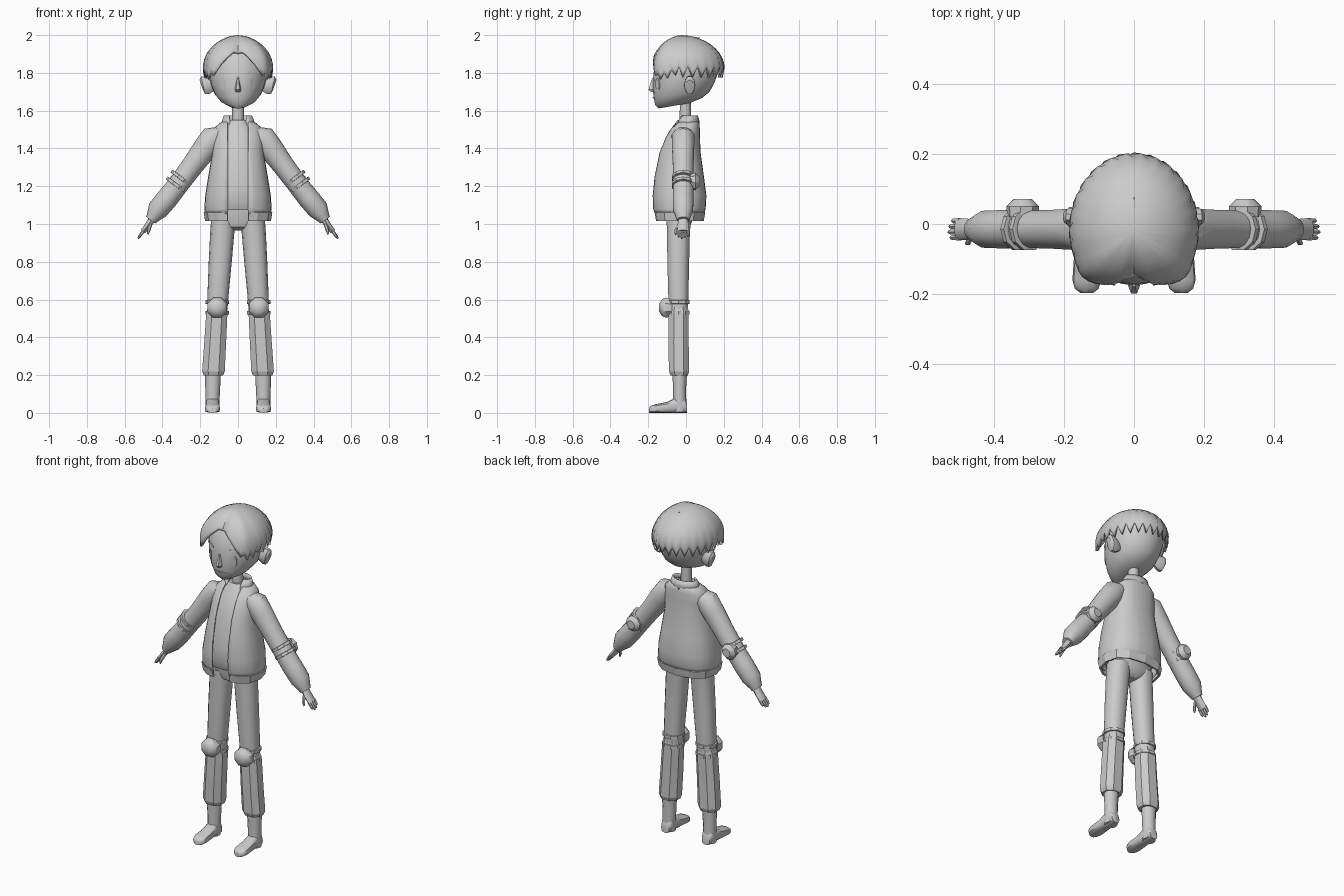
import bpy, bmesh, math
from mathutils import Vector as V

grey = bpy.data.materials.new("light grey")
grey.diffuse_color = (0.6, 0.6, 0.6, 1)


def finish(name, bm, mirror=False, smooth=True, thick=0):
    bmesh.ops.recalc_face_normals(bm, faces=bm.faces)
    me = bpy.data.meshes.new(name)
    bm.to_mesh(me)
    bm.free()
    me.materials.append(grey)
    ob = bpy.data.objects.new(name, me)
    bpy.context.collection.objects.link(ob)
    if thick:
        m = ob.modifiers.new("thickness", 'SOLIDIFY')
        m.thickness = thick
    if mirror:
        m = ob.modifiers.new("mirror", 'MIRROR')
        m.use_mirror_merge = False
    if smooth:
        bpy.context.view_layer.objects.active = ob
        ob.select_set(True)
        bpy.ops.object.shade_smooth_by_angle(angle=math.radians(40))
        ob.select_set(False)
    return ob


def skin(rings, n, caps=True, power=1.0, turn=0.0):
    """Rings of (centre, u axis, v axis) joined into a tube."""
    bm = bmesh.new()
    f = lambda t: math.copysign(abs(t) ** power, t)
    loops = []
    for c, u, v in rings:
        angs = [2 * math.pi * i / n + turn for i in range(n)]
        loops.append([bm.verts.new(V(c) + V(u) * f(math.cos(a)) + V(v) * f(math.sin(a))) for a in angs])
    for a, b in zip(loops, loops[1:]):
        for i in range(n):
            bm.faces.new((a[i], a[(i + 1) % n], b[(i + 1) % n], b[i]))
    if caps:
        bm.faces.new(loops[0])
        bm.faces.new(loops[-1])
    return bm


def flat(x, z, rx, y0, y1, tilt=0):
    """Level ring spanning y0..y1, rising toward the back by tilt."""
    h = (y1 - y0) / 2
    return ((x, (y0 + y1) / 2, z + tilt * h), (rx, 0, 0), (0, h, tilt * h))


def along_y(x, y, z, rx, rz):
    return ((x, y, z), (rx, 0, 0), (0, 0, rz))


D = V((0.6, 0, -0.8))      # arm direction
U = V((0.8, 0, 0.6))       # across the arm


def arm(x, z, r, ry, y=-0.015):
    return ((x, y, z), U * r, (0, ry, 0))


# head with slanted jaw
head = finish("head", skin([
    flat(0, 1.612, 0.045, -0.145, 0.02, 0.17), flat(0, 1.63, 0.09, -0.163, 0.085, 0.15),
    flat(0, 1.67, 0.122, -0.172, 0.125, 0.1), flat(0, 1.73, 0.143, -0.176, 0.15, 0.05),
    flat(0, 1.80, 0.155, -0.172, 0.17), flat(0, 1.87, 0.147, -0.155, 0.165),
    flat(0, 1.93, 0.11, -0.115, 0.12), flat(0, 1.965, 0.05, -0.06, 0.06)], 24))
bpy.context.view_layer.update()


def face_plate(name, pts, mirror=True, lift=0.005):
    """Thin plate laid on the face from an x, z outline."""
    bm = bmesh.new()
    vs = []
    for x, z in pts:
        hit, p, _, _ = head.ray_cast(V((x, -1, z)), V((0, 1, 0)))
        vs.append(bm.verts.new((x, (p.y if hit else -0.15) - lift, z)))
    bm.faces.new(vs)
    r = bmesh.ops.extrude_face_region(bm, geom=bm.faces[:])
    bmesh.ops.translate(bm, vec=(0, 0.008, 0), verts=[g for g in r["geom"] if isinstance(g, bmesh.types.BMVert)])
    finish(name, bm, mirror, False)


face_plate("eyes", [(0.078 + 0.013 * math.cos(a * math.pi / 5), 1.742 + 0.032 * math.sin(a * math.pi / 5))
                    for a in range(10)])
face_plate("eyebrows", [(0.05, 1.796), (0.095, 1.808), (0.118, 1.798), (0.095, 1.815), (0.05, 1.806)])
face_plate("mouth", [(-0.043, 1.667), (0, 1.664), (0.043, 1.667), (0, 1.671)], False)

# nose wedge
finish("nose", skin([flat(0, 1.70, 0.014, -0.19, -0.15), flat(0, 1.712, 0.017, -0.202, -0.15),
                     flat(0, 1.775, 0.006, -0.18, -0.15)], 6), smooth=False)

# ears
finish("ears", skin([((x, 0.02, 1.735), (0, r * 0.6, 0), (0.01, 0, r)) for x, r in
                     ((0.13, 0.03), (0.165, 0.05), (0.185, 0.048), (0.194, 0.03))], 10), True)

# hair cap: parted in front, curtains at the temples, zigzag hem round the back
HEM = [(0, 1.915), (9, 1.91), (18, 1.885), (27, 1.85), (34, 1.815), (40, 1.785), (46, 1.80), (51, 1.765),
       (57, 1.80), (63, 1.77), (70, 1.815), (77, 1.785), (84, 1.83)]
HEM += [(84 + 6.857 * k, 1.832 if k % 2 == 0 else 1.775) for k in range(1, 15)]
cols = [(-a, z) for a, z in HEM[1:-1]][::-1] + HEM
ROWS = 9


def hair_point(deg, z):
    a = math.radians(deg)
    t = max(0.0, min(1.0, (z - 1.82) / 0.18))
    r = (1 - t ** 2.1) ** 0.56
    front = math.cos(a) > 0
    bulge = 1 - 0.15 * math.exp(-(deg / 9) ** 2) + 0.10 * math.exp(-((abs(deg) - 45) / 15) ** 2)
    if z < 1.82:
        bulge *= 1 - (0.0 if abs(deg) < 75 else (1.82 - z) * 0.9)
    ry = 0.172 if front else 0.225
    return V((0.187 * r * bulge * math.sin(a), -0.02 * 1 - ry * r * bulge * math.cos(a), z))


bm = bmesh.new()
top = bm.verts.new((0, -0.02, 2.0))
grid = []
for deg, hem in cols:
    col = []
    for i in range(1, ROWS + 1):
        t = i / ROWS
        z = 2.0 - (2.0 - hem) * (1 - math.cos(t * math.pi / 2)) ** 0.85
        if deg == 0:
            z -= 0.008
        col.append(bm.verts.new(hair_point(deg, z)))
    grid.append(col)
for a, b in zip(grid, grid[1:] + grid[:1]):
    bm.faces.new((top, a[0], b[0]))
    for i in range(ROWS - 1):
        bm.faces.new((a[i], a[i + 1], b[i + 1], b[i]))
finish("hair", bm, thick=0.014)

# pointed tuft at the crown
bm = bmesh.new()
p = [bm.verts.new(c) for c in ((0, 0.08, 1.985), (0.026, -0.03, 1.996), (0, -0.02, 2.0), (-0.026, -0.03, 1.996),
                               (0, -0.02, 1.97))]
for f in ((0, 1, 2), (0, 2, 3), (0, 4, 1), (0, 3, 4), (1, 4, 2), (2, 4, 3)):
    bm.faces.new([p[i] for i in f])
finish("hair_tuft", bm, smooth=False)

# neck and shirt
finish("neck", skin([flat(0, 1.5, 0.032, -0.035, 0.028), flat(0, 1.66, 0.03, -0.032, 0.025)], 12))
finish("shirt", skin([
    flat(0, 1.075, 0.14, -0.155, 0.07), flat(0, 1.12, 0.145, -0.172, 0.085), flat(0, 1.2, 0.14, -0.168, 0.085),
    flat(0, 1.38, 0.11, -0.138, 0.065), flat(0, 1.49, 0.09, -0.09, 0.06), flat(0, 1.55, 0.045, -0.045, 0.045)],
    24, power=0.85))


# open jacket, hem band and collar
def open_front(name, rings, n, half, thick, power=0.85, turn=0.0, smooth=True):
    bm = skin(rings, n, False, power, turn)
    for x in (-half, half):
        bmesh.ops.bisect_plane(bm, geom=bm.verts[:] + bm.edges[:] + bm.faces[:], plane_co=(x, 0, 0), plane_no=(1, 0, 0))
    gone = [f for f in bm.faces if abs(f.calc_center_median().x) < half and f.calc_center_median().y < -0.01]
    bmesh.ops.delete(bm, geom=gone, context='FACES')
    finish(name, bm, smooth=smooth, thick=thick)


open_front("jacket", [
    flat(0, 1.04, 0.172, -0.165, 0.09), flat(0, 1.08, 0.178, -0.178, 0.104), flat(0, 1.15, 0.174, -0.181, 0.108),
    flat(0, 1.25, 0.158, -0.172, 0.095), flat(0, 1.38, 0.136, -0.146, 0.077), flat(0, 1.46, 0.133, -0.112, 0.074),
    flat(0, 1.51, 0.125, -0.08, 0.073), flat(0, 1.535, 0.095, -0.055, 0.07), flat(0, 1.545, 0.07, -0.045, 0.062)],
    28, 0.055, 0.01)
open_front("jacket_hem", [flat(0, 1.016, 0.174, -0.166, 0.094), flat(0, 1.062, 0.182, -0.174, 0.102)],
           12, 0.055, 0.012, 0.8, 0.0, False)
open_front("collar", [flat(0, 1.515, 0.094, -0.062, 0.072), flat(0, 1.55, 0.084, -0.05, 0.07),
                      flat(0, 1.575, 0.074, -0.03, 0.062)], 16, 0.045, 0.01, 1)

# sleeves, cuffs
finish("sleeves", skin([
    arm(0.085, 1.485, 0.045, 0.05), arm(0.125, 1.465, 0.066, 0.062), arm(0.17, 1.405, 0.066, 0.06),
    arm(0.24, 1.31, 0.058, 0.056), arm(0.315, 1.21, 0.055, 0.055), arm(0.375, 1.135, 0.058, 0.056),
    arm(0.425, 1.075, 0.056, 0.054), arm(0.452, 1.035, 0.036, 0.038), arm(0.462, 1.02, 0.03, 0.033)], 14), True)

# elbow guards: two straps and a pad behind
for k, (x, z) in enumerate(((0.302, 1.243), (0.327, 1.207))):
    c = V((x, -0.015, z))
    finish("elbow_strap_%d" % k, skin([(c + D * h, U * r, (0, r, 0)) for h, r in
                                       ((-0.009, 0.055), (-0.008, 0.063), (0.008, 0.063), (0.009, 0.055))], 10),
           True, False)
finish("elbow_pads", skin([((0.318, y, 1.225), U * r, D * r) for y, r in
                           ((0.02, 0.045), (0.05, 0.047), (0.072, 0.026))], 8), True)

# hands: palm, four fingers, thumb
finish("palms", skin([arm(0.452, 1.03, 0.02, 0.024), arm(0.475, 0.995, 0.017, 0.03),
                      arm(0.503, 0.96, 0.014, 0.032)], 8), True)
for k in range(4):
    y = -0.039 + 0.016 * k
    ln = (0.045, 0.055, 0.05, 0.038)[k]
    s = V((0.497, y, 0.967))
    finish("finger_%d" % k, skin([(s + D * ln * t, U * r, (0, r, 0)) for t, r in
                                  ((0, 0.009), (0.75, 0.008), (1, 0.004))], 6), True)
finish("thumbs", skin([((0.462, -0.03, 1.0), U * 0.01, (0, 0.011, 0)), ((0.473, -0.052, 0.968), U * 0.01, (0, 0.01, 0)),
                       ((0.479, -0.055, 0.945), U * 0.005, (0, 0.005, 0))], 6), True)

# trousers
finish("hips", skin([flat(0, 0.965, 0.03, -0.06, 0.0), flat(0, 0.985, 0.11, -0.095, 0.02),
                     flat(0, 1.02, 0.142, -0.105, 0.035), flat(0, 1.08, 0.142, -0.11, 0.04)], 20))
finish("upper_trousers", skin([
    flat(0.078, 1.03, 0.064, -0.105, 0.03), flat(0.083, 0.96, 0.064, -0.102, 0.022), flat(0.094, 0.8, 0.061, -0.1, 0.018),
    flat(0.106, 0.62, 0.056, -0.095, 0.014), flat(0.11, 0.52, 0.052, -0.09, 0.012)], 14, power=0.9), True)
finish("lower_trousers", skin([
    flat(0.109, 0.57, 0.05, -0.088, 0.012), flat(0.112, 0.53, 0.06, -0.096, 0.018), flat(0.121, 0.37, 0.062, -0.097, 0.018),
    flat(0.13, 0.22, 0.064, -0.094, 0.02), flat(0.13, 0.198, 0.055, -0.085, 0.012)],
    8, turn=math.pi / 8, power=0.85), True, False)

# knee guards: two straps and a domed pad
for k, z in enumerate((0.53, 0.587)):
    finish("knee_strap_%d" % k, skin([flat(0.11, z + h, r, -0.04 - r, -0.04 + r) for h, r in
                                      ((-0.011, 0.054), (-0.009, 0.062), (0.009, 0.062), (0.011, 0.054))], 10), True, False)
finish("knee_pads", skin([along_y(0.11, y, 0.557, r, r) for y, r in
                          ((-0.075, 0.05), (-0.105, 0.057), (-0.125, 0.05), (-0.142, 0.024))], 8,
                         turn=math.pi / 8), True)

# boots: shaft and foot
finish("boot_shafts", skin([flat(0.133, 0.225, 0.043, -0.073, 0.006), flat(0.134, 0.12, 0.039, -0.068, 0.0),
                            flat(0.135, 0.05, 0.036, -0.07, 0.002), flat(0.135, 0.004, 0.036, -0.07, 0.002)], 12), True)
finish("feet", skin([along_y(0.135, y, h / 2, r, h / 2) for y, r, h in
                     ((0.006, 0.026, 0.05), (-0.01, 0.034, 0.078), (-0.06, 0.035, 0.078), (-0.1, 0.037, 0.058),
                      (-0.16, 0.041, 0.046), (-0.185, 0.034, 0.038), (-0.197, 0.018, 0.024))], 12, power=0.7), True)
